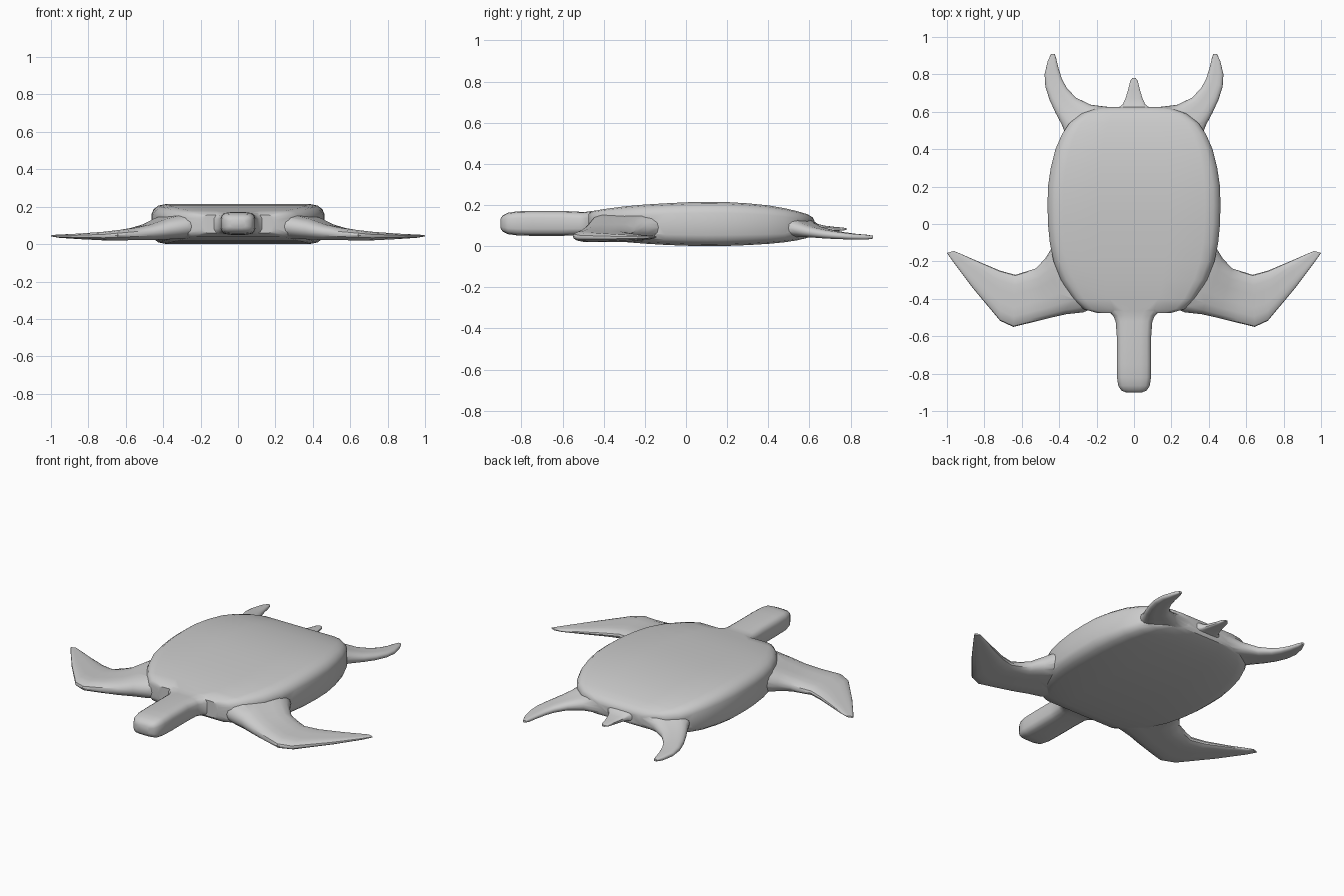
import bpy, bmesh
from mathutils import Vector

# Quarter profiles (across, up) for the cross-sections
SHELL = [(1, 0), (1, .5), (.975, .74), (.92, .92), (.82, 1), (.4, 1)]
ROUND = [(1, 0), (1, .45), (.92, .75), (.75, .93), (.4, 1)]
FIN = [(1, 0), (.97, .4), (.85, .75), (.6, 1), (.25, 1)]


def ring(quarter):
    top = quarter + [(-u, v) for u, v in reversed(quarter)]
    return top + [(u, -v) for u, v in reversed(top[1:-1])]


def loft(name, sections, quarter, mirror=False):
    """Skin sections given as (edge a, edge b, z low, z high)."""
    bm = bmesh.new()
    rings = []
    for a, b, lo, hi in sections:
        a, b = Vector(a), Vector(b)
        mid, half = (a + b) / 2, (a - b) / 2
        row = []
        for u, v in ring(quarter):
            p = mid + half * u
            row.append(bm.verts.new((p.x, p.y, (lo + hi) / 2 + v * (hi - lo) / 2)))
        rings.append(row)
    n = len(rings[0])
    for r, s in zip(rings, rings[1:]):
        for i in range(n):
            j = (i + 1) % n
            bm.faces.new((r[i], r[j], s[j], s[i]))
    bm.faces.new(rings[0])
    bm.faces.new(rings[-1])
    bmesh.ops.recalc_face_normals(bm, faces=bm.faces)
    me = bpy.data.meshes.new(name)
    bm.to_mesh(me)
    bm.free()
    ob = bpy.data.objects.new(name, me)
    bpy.context.collection.objects.link(ob)
    if mirror:
        ob.modifiers.new("Mirror", 'MIRROR').use_clip = False
    return ob


def straight(rows):
    return [((w, y), (-w, y), lo, hi) for y, w, lo, hi in rows]


# Shell
body = loft("turtle_body", straight([
    (-.475, .20, .06, .155), (-.455, .27, .042, .17), (-.40, .325, .032, .18),
    (-.30, .39, .02, .193), (-.20, .43, .012, .202), (-.10, .45, .006, .208),
    (0, .46, .002, .213), (.10, .462, 0, .215), (.20, .46, .001, .214),
    (.30, .445, .005, .208), (.40, .42, .011, .198), (.48, .385, .019, .184),
    (.54, .345, .028, .17), (.59, .28, .04, .155), (.615, .21, .05, .14),
    (.625, .15, .065, .12)]), SHELL)

# Head and neck
head = loft("head", straight([
    (-.42, .18, .04, .175), (-.465, .14, .048, .17), (-.49, .112, .052, .166),
    (-.52, .098, .053, .167), (-.60, .092, .05, .171), (-.75, .092, .05, .171),
    (-.82, .091, .052, .169), (-.865, .084, .058, .162),
    (-.89, .068, .07, .15), (-.902, .04, .087, .133)]), ROUND)

# Tail
tail = loft("tail", straight([
    (.56, .12, .06, .14), (.62, .085, .068, .122), (.64, .06, .07, .108),
    (.67, .046, .072, .1), (.72, .031, .073, .094), (.765, .02, .076, .09),
    (.78, .009, .079, .087)]), ROUND)

# Front flippers
front = loft("front_flippers", [
    ((.20, -.44), (.36, -.05), .035, .165),
    ((.27, -.472), (.435, -.12), .03, .155),
    ((.36, -.482), (.475, -.185), .025, .135),
    ((.45, -.502), (.525, -.238), .022, .105),
    ((.55, -.527), (.58, -.255), .021, .086),
    ((.645, -.55), (.635, -.272), .02, .075),
    ((.715, -.518), (.72, -.248), .02, .066),
    ((.86, -.345), (.84, -.197), .027, .056),
    ((.965, -.205), (.93, -.158), .034, .051),
    ((1, -.155), (.965, -.144), .04, .049)], FIN, True)

# Rear flippers
rear = loft("rear_flippers", [
    ((.32, .42), (.06, .57), .045, .15),
    ((.368, .485), (.13, .625), .045, .14),
    ((.388, .535), (.23, .637), .045, .115),
    ((.42, .595), (.31, .675), .042, .093),
    ((.452, .665), (.36, .728), .037, .078),
    ((.474, .735), (.385, .775), .034, .068),
    ((.478, .80), (.403, .83), .032, .06),
    ((.462, .87), (.416, .885), .032, .055),
    ((.443, .91), (.424, .91), .037, .05)], FIN, True)

# Fuse everything into one skin
bpy.context.view_layer.objects.active = body
body.select_set(True)
for part in (head, tail, front, rear):
    mod = body.modifiers.new("Union", 'BOOLEAN')
    mod.operation, mod.solver, mod.object = 'UNION', 'EXACT', part
    bpy.ops.object.modifier_apply(modifier=mod.name)
    bpy.data.objects.remove(part)
bpy.ops.object.shade_smooth_by_angle(angle=.6)
